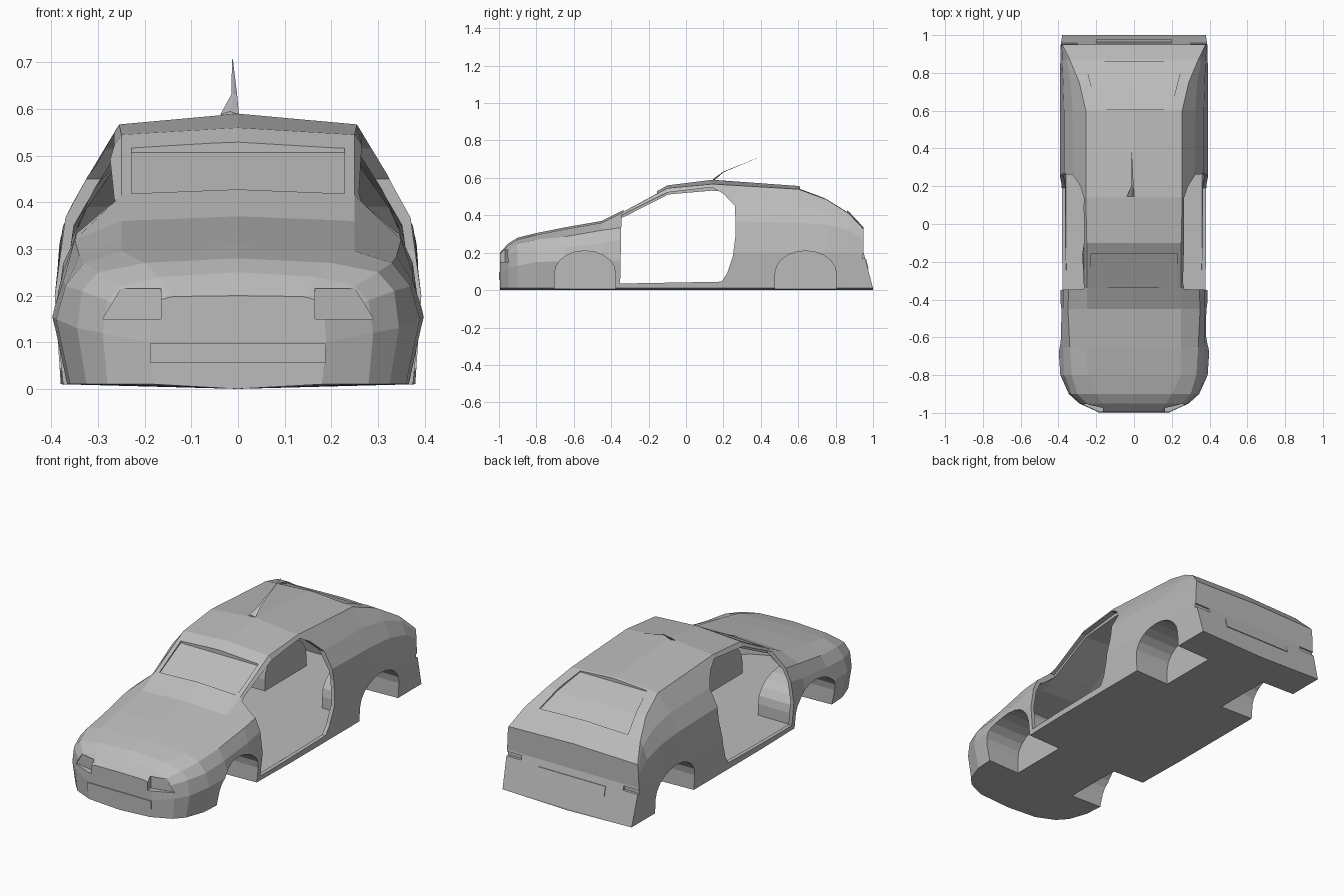
import bpy, bmesh, math

cube = bpy.data.objects.get("Cube")
if cube:
    bpy.data.objects.remove(cube, do_unlink=True)

GREY = (0.5, 0.5, 0.5, 1)
paint = bpy.data.materials.new("body_grey")
paint.use_nodes = True
paint.diffuse_color = GREY
paint.node_tree.nodes["Principled BSDF"].inputs["Base Color"].default_value = GREY


def loft(name, rings, strip_caps=False):
    """Skin a row of equal closed rings and close both ends."""
    bm = bmesh.new()
    rows = [[bm.verts.new(p) for p in ring] for ring in rings]
    n = len(rows[0])
    for a, b in zip(rows, rows[1:]):
        for i in range(n):
            j = (i + 1) % n
            bm.faces.new((a[i], a[j], b[j], b[i]))
    for row in (rows[0], rows[-1]):
        if strip_caps:
            # bands across the car from left to right
            for i in range(n // 2):
                band = [row[i], row[i + 1], row[-i - 1], row[-i]]
                bm.faces.new(list(dict.fromkeys(band)))
        else:
            bm.faces.new(row)
    bmesh.ops.recalc_face_normals(bm, faces=bm.faces)
    mesh = bpy.data.meshes.new(name)
    bm.to_mesh(mesh)
    bm.free()
    mesh.materials.append(paint)
    obj = bpy.data.objects.new(name, mesh)
    bpy.context.collection.objects.link(obj)
    return obj


def prism(name, outline, x0, x1):
    """Side outline (y, z) pushed across from x0 to x1."""
    return loft(name, [[(x, y, z) for y, z in outline] for x in (x0, x1)])


def cut(target, cutters):
    """Subtract each cutter from the target and delete it."""
    for c in cutters:
        c.hide_render = True
        mod = target.modifiers.new("cut", "BOOLEAN")
        mod.operation, mod.solver, mod.object = "DIFFERENCE", "EXACT", c
        bpy.context.view_layer.update()
        graph = bpy.context.evaluated_depsgraph_get()
        mesh = bpy.data.meshes.new_from_object(target.evaluated_get(graph))
        target.modifiers.clear()
        target.data = mesh
        bpy.data.objects.remove(c, do_unlink=True)


# Body stations: y, roof height, then shoulder, waist, side and widest points, sill half width
STATIONS = [
    (-.995, .2, (.14, .198), (.17, .19), (.185, .15), (.19, .1), .18),
    (-.95, .25, (.17, .24), (.25, .22), (.28, .19), (.29, .12), .28),
    (-.9, .28, (.2, .27), (.3, .25), (.335, .21), (.345, .13), .325),
    (-.8, .305, (.25, .295), (.33, .27), (.37, .22), (.39, .15), .36),
    (-.65, .335, (.25, .325), (.34, .285), (.375, .23), (.4, .155), .37),
    (-.45, .37, (.25, .36), (.35, .32), (.375, .25), (.39, .155), .375),
    (-.34, .425, (.25, .415), (.345, .335), (.375, .27), (.39, .16), .375),
    (-.1, .56, (.25, .545), (.32, .44), (.365, .36), (.393, .2), .38),
    (.14, .59, (.255, .567), (.32, .46), (.37, .37), (.393, .2), .38),
    (.6, .557, (.255, .54), (.325, .45), (.37, .36), (.393, .2), .38),
    (.75, .495, (.29, .485), (.335, .43), (.375, .35), (.393, .2), .38),
    (.87, .42, (.34, .41), (.355, .385), (.38, .32), (.39, .2), .38),
    (.95, .335, (.38, .325), (.383, .31), (.386, .27), (.388, .2), .38),
]


def body_rings(inner):
    rings = []
    for y, top, *side, sill in STATIONS:
        half = [(0, top), *side, (sill, .01), (0, 0)]
        ring = half + [(-x, z) for x, z in half[-2:0:-1]]
        # the tail kicks out below the bumper line
        kick = .05 if y > .9 else 0
        pts = [(x, y + kick * max(0, (.2 - z) / .19) if z else y + kick, z) for x, z in ring]
        if inner:
            pts = [(x * .95, y * .96, .03 + max(0, z - .01) * .9) for x, y, z in pts]
        rings.append(pts)
    return rings


def arch(centre, sign, grow):
    """Wheel well cutter, open at the bottom."""
    w = .163 + grow
    outline = [(centre + w, -.1)]
    outline += [(centre + w * math.cos(a), .09 + (.12 + grow) * math.sin(a))
                for a in (math.pi * i / 10 for i in range(11))]
    outline.append((centre - w, -.1))
    return prism("arch_cutter", outline, sign * (.18 - grow), sign * .6)


def arches(grow):
    return [arch(c, s, grow) for c in (-.54, .64) for s in (-1, 1)]


# Hollow shell with wheel housings left standing inside
body = loft("body_shell", body_rings(False), True)
cabin = loft("cabin_cutter", body_rings(True), True)
cut(cabin, arches(.012))
cut(body, [cabin])
cut(body, arches(0))

# Door openings
DOOR = [(-.352, .035), (-.345, .4), (-.1, .522), (.14, .55), (.2, .515), (.262, .45),
        (.266, .3), (.25, .18), (.22, .09), (.19, .045)]
cut(body, [prism("door_cutter", DOOR, s * .238, s * .6) for s in (-1, 1)])

# Sunken windscreen
SCREEN = [(-.335, .413), (-.155, .507), (-.155, .65), (-.335, .65)]
cut(body, [prism("screen_cutter", SCREEN, -.228, .228)])

# Sunken rear window, wider towards the tail
REAR = [(.61, .535), (.75, .478), (.86, .412), (.86, .7), (.61, .7)]
cut(body, [loft("rear_window_cutter",
                [[(s * (.195 + .26 * (y - .61)), y, z) for y, z in REAR] for s in (-1, 1)])])

# Headlight pockets and tail light slots
LAMP = [(.165, .15), (.165, .215), (.25, .215), (.29, .15)]
SLOT = [(.3, .17), (.3, .192), (.45, .192), (.45, .17)]
for s in (-1, 1):
    front = [(s * x, -1.2, z) for x, z in LAMP]
    back = [(s * x, -.968 + .22 * (x - .165), z) for x, z in LAMP]
    cut(body, [loft("headlight_cutter", [front, back])])
    cut(body, [loft("tail_light_cutter", [[(s * x, y, z) for x, z in SLOT] for y in (.944, 1.2)])])

# Number plate panels
prism("front_plate", [(-1, .055), (-1, .098), (-.993, .098), (-.993, .055)], -.188, .188)
prism("rear_plate", [(.95, .165), (.963, .165), (.977, .115), (.965, .115)], -.2, .2)

# Roof antenna
STEPS = [(-.018, .145, .588, .02), (-.008, .2, .632, .006), (-.012, .38, .706, .001)]
loft("antenna", [[(x - r, y, z), (x, y, z + r / 3), (x + r, y, z), (x, y, z - r / 3)]
                 for x, y, z, r in STEPS])
